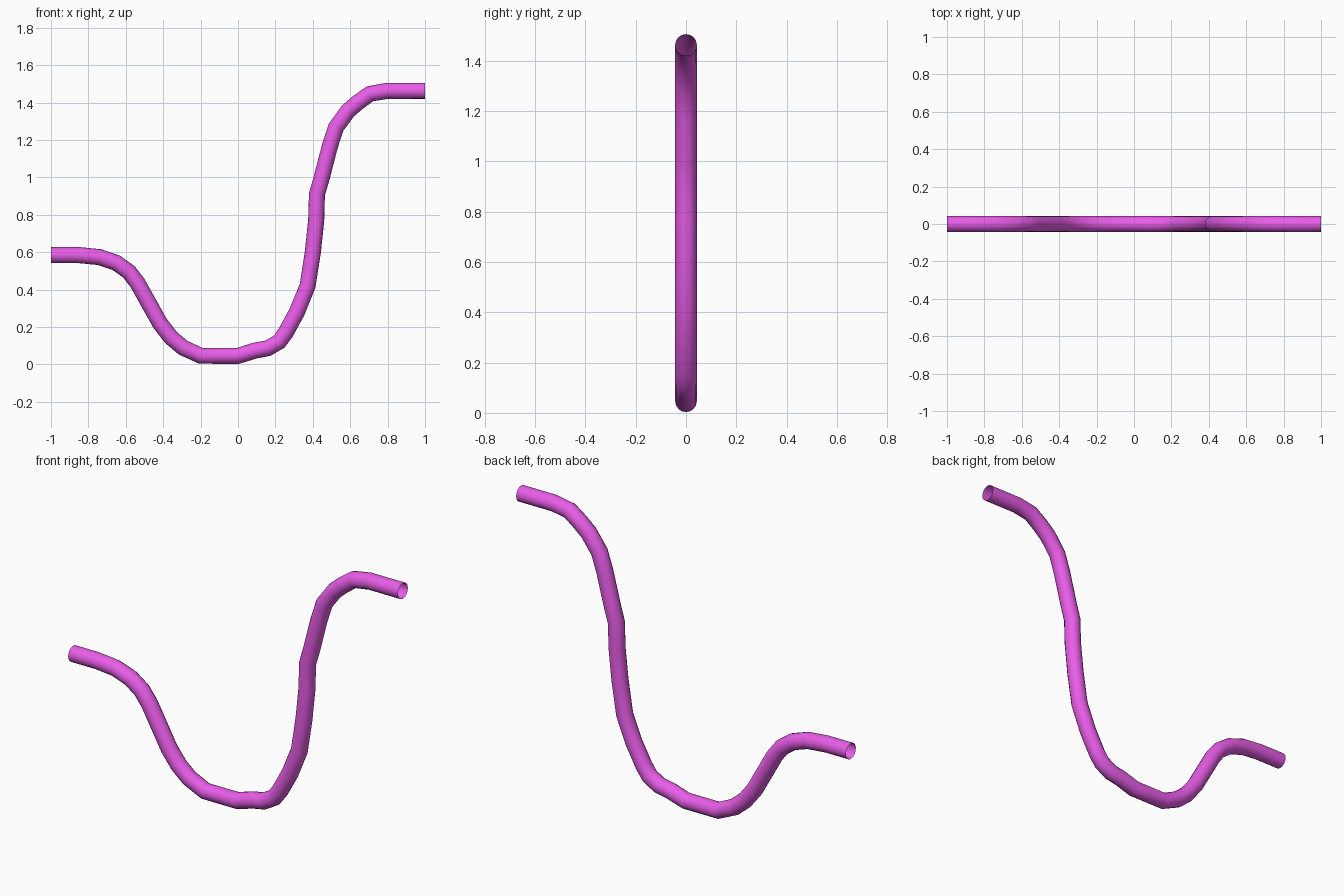
import bpy

if "Cube" in bpy.data.objects:
    bpy.data.objects.remove(bpy.data.objects["Cube"])

R = 0.043  # tube radius

# centre line in the x-z plane
PATH = [(-1, .585), (-.855, .585), (-.74, .574), (-.65, .543), (-.583, .495),
        (-.537, .435), (-.417, .22), (-.358, .144), (-.294, .09), (-.198, .046),
        (0, .046), (.09, .074), (.16, .087), (.22, .122), (.255, .17),
        (.315, .28), (.372, .42), (.40, .6), (.418, .77), (.422, .91),
        (.448, 1.0), (.492, 1.17), (.524, 1.268), (.588, 1.355), (.64, 1.40),
        (.705, 1.447), (.80, 1.463), (1, 1.463)]

# open-ended tube swept along the path
curve = bpy.data.curves.new("bent_tube", 'CURVE')
curve.dimensions = '3D'
curve.bevel_depth = R
curve.bevel_resolution = 6
curve.use_fill_caps = False
spline = curve.splines.new('POLY')
spline.points.add(len(PATH) - 1)
for p, (x, z) in zip(spline.points, PATH):
    p.co = (x, 0, z, 1)
spline.use_smooth = True

tube = bpy.data.objects.new("bent_tube", curve)
bpy.context.collection.objects.link(tube)
bpy.context.view_layer.objects.active = tube
tube.select_set(True)
bpy.ops.object.convert(target='MESH')
tube = bpy.context.object
bpy.ops.object.shade_smooth()

# pink-violet paint
mat = bpy.data.materials.new("pink")
mat.diffuse_color = (0.81, 0.11, 0.81, 1)
mat.use_nodes = True
mat.node_tree.nodes["Principled BSDF"].inputs["Base Color"].default_value = mat.diffuse_color
tube.data.materials.clear()
tube.data.materials.append(mat)
